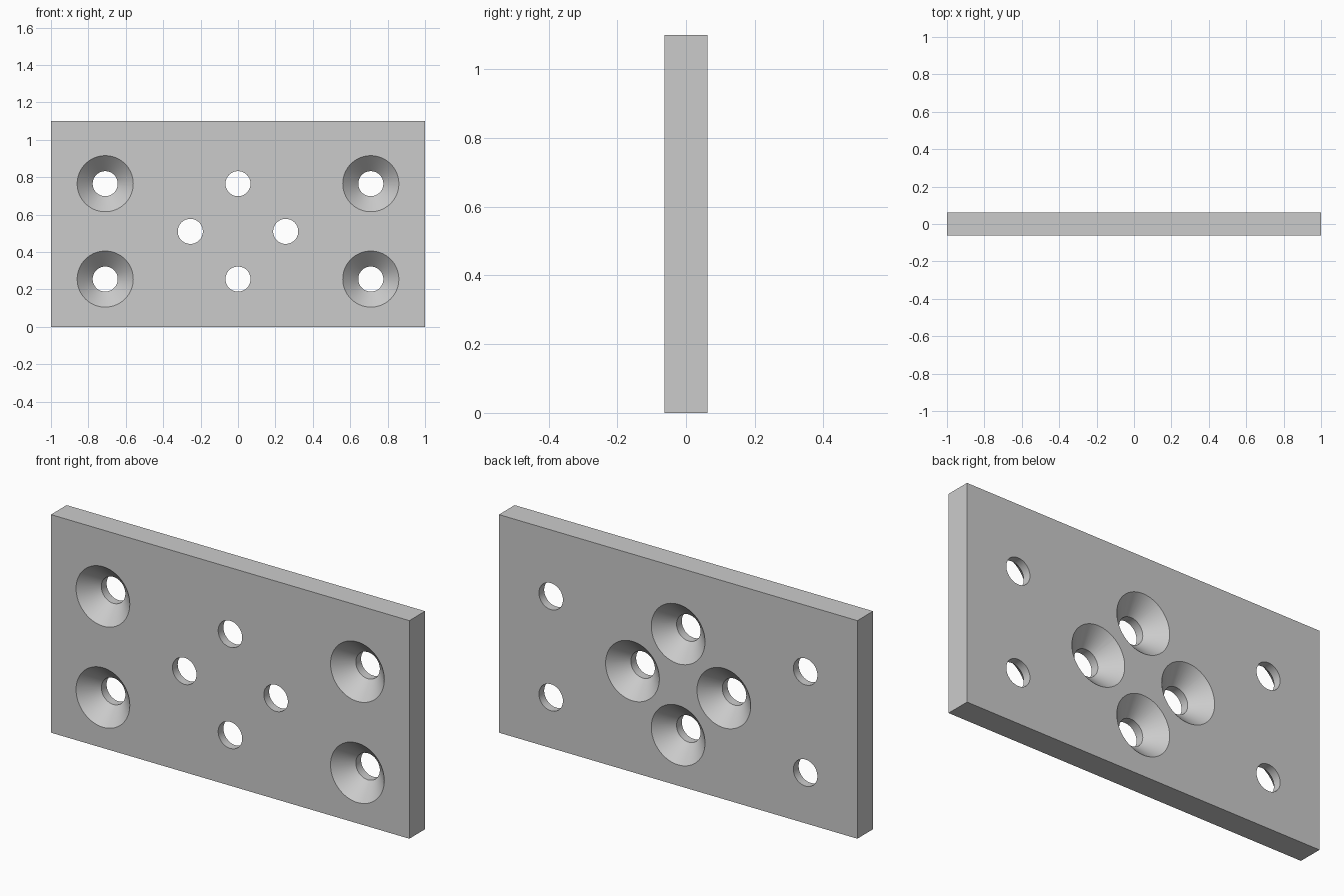
import bpy, bmesh, math
from mathutils import Matrix

cube = bpy.data.objects.get("Cube")
if cube:
    bpy.data.objects.remove(cube, do_unlink=True)

WIDTH, THICK, HEIGHT = 2.0, 0.125, 1.1
HOLE_R, SINK_R = 0.067, 0.15
SIDES = 64

# One grey finish for the whole plate
grey = bpy.data.materials.new("plain_grey")
grey.use_nodes = True
color = (0.6, 0.6, 0.6, 1.0)
grey.diffuse_color = color
grey.node_tree.nodes["Principled BSDF"].inputs["Base Color"].default_value = color


def make_object(name, bm):
    mesh = bpy.data.meshes.new(name)
    bm.to_mesh(mesh)
    bm.free()
    mesh.materials.append(grey)
    obj = bpy.data.objects.new(name, mesh)
    bpy.context.collection.objects.link(obj)
    return obj


def add_countersunk_cutter(bm, x, z, side):
    """Closed lathe along y; side is -1 for a sink in the front, 1 in the back."""
    over = 0.02
    face = THICK / 2
    profile = [(HOLE_R, -face - over), (HOLE_R, face - (SINK_R - HOLE_R)),
               (SINK_R + over, face + over)]
    rings = []
    for r, y in profile:
        ring = []
        for i in range(SIDES):
            a = math.tau * i / SIDES
            ring.append(bm.verts.new((x + r * math.cos(a), side * y, z + r * math.sin(a))))
        rings.append(ring)
    for low, high in zip(rings, rings[1:]):
        for i in range(SIDES):
            j = (i + 1) % SIDES
            bm.faces.new((low[i], low[j], high[j], high[i]))
    bm.faces.new(rings[0])
    bm.faces.new(rings[-1])


# Flat plate
bm = bmesh.new()
bmesh.ops.create_cube(bm, size=1, matrix=Matrix.Translation((0, 0, HEIGHT / 2))
                      @ Matrix.Diagonal((WIDTH, THICK, HEIGHT, 1)))
plate = make_object("mounting_plate", bm)

# Four outer holes sunk from the front, a diamond of four sunk from the back
mid, step, outer = 0.51, 0.255, 0.71
front_holes = [(sx * outer, mid + sz * step) for sx in (-1, 1) for sz in (-1, 1)]
back_holes = [(0, mid - step), (0, mid + step), (-step, mid), (step, mid)]

holes = [(x, z, -1) for x, z in front_holes] + [(x, z, 1) for x, z in back_holes]
for x, z, side in holes:
    bm = bmesh.new()
    add_countersunk_cutter(bm, x, z, side)
    bmesh.ops.recalc_face_normals(bm, faces=bm.faces)
    cutter = make_object("hole_cutter", bm)
    cutter.hide_render = True
    cut = plate.modifiers.new("hole", 'BOOLEAN')
    cut.operation = 'DIFFERENCE'
    cut.solver = 'EXACT'
    cut.object = cutter
    # Apply the cut, then drop the helper
    bpy.context.view_layer.objects.active = plate
    bpy.ops.object.modifier_apply(modifier=cut.name)
    bpy.data.objects.remove(cutter, do_unlink=True)

# Smooth hole walls, sharp rims
bpy.ops.object.select_all(action='DESELECT')
plate.select_set(True)
bpy.context.view_layer.objects.active = plate
bpy.ops.object.shade_smooth_by_angle(angle=math.radians(30))
